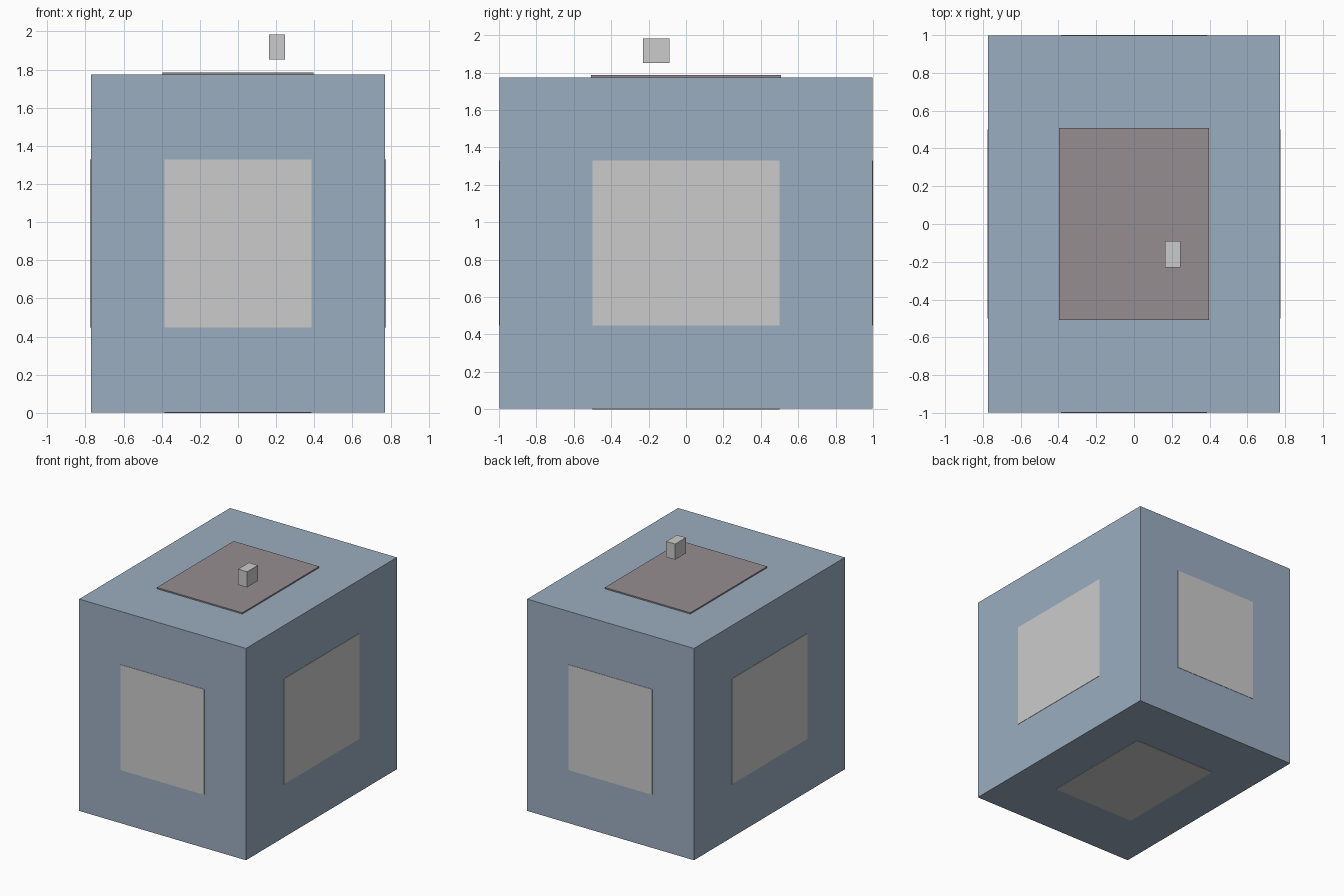
import bpy
from mathutils import Vector

if "Cube" in bpy.data.objects:
    bpy.data.objects.remove(bpy.data.objects["Cube"])


def box(name, lo, hi, mat=None):
    lo, hi = Vector(lo), Vector(hi)
    bpy.ops.mesh.primitive_cube_add(size=1, location=(lo + hi) / 2)
    ob = bpy.context.object
    ob.name = name
    ob.scale = hi - lo
    bpy.ops.object.transform_apply(location=False, rotation=False, scale=True)
    if mat:
        ob.data.materials.append(mat)
    return ob


def material(name, color):
    mat = bpy.data.materials.new(name)
    mat.diffuse_color = color
    mat.use_nodes = True
    mat.node_tree.nodes["Principled BSDF"].inputs["Base Color"].default_value = mat.diffuse_color
    return mat


blue = material("blue_grey", (0.33, 0.42, 0.53, 1))
mauve = material("warm_grey", (0.30, 0.27, 0.28, 1))

T = 0.003                                # panel thickness
X, Y, Z0, Z1 = 0.772, 1 - T, T, 1.775    # body extents
PX, PY, PZ0, PZ1 = 0.386, 0.499, 0.448, 1.33

# Main body
box("body", (-X, -Y, Z0), (X, Y, Z1), blue)

# Thin raised panels on the four walls
for side, s in (("front", -1), ("back", 1)):
    a, b = sorted((s * (Y - T), s * (Y + T)))
    box(side + "_panel", (-PX, a, PZ0), (PX, b, PZ1))
for side, s in (("left", -1), ("right", 1)):
    a, b = sorted((s * (X - T), s * (X + T)))
    box(side + "_panel", (a, -PY, PZ0), (b, PY, PZ1))

# Bottom panel and thicker, slightly larger top panel
box("bottom_panel", (-PX, -PY, 0), (PX, PY, Z0 + T))
box("top_panel", (-0.396, -0.508, Z1 - T), (0.396, 0.508, 1.786), mauve)

# Small block floating above the lid
box("top_block", (0.163, -0.231, 1.852), (0.246, -0.089, 1.983))
